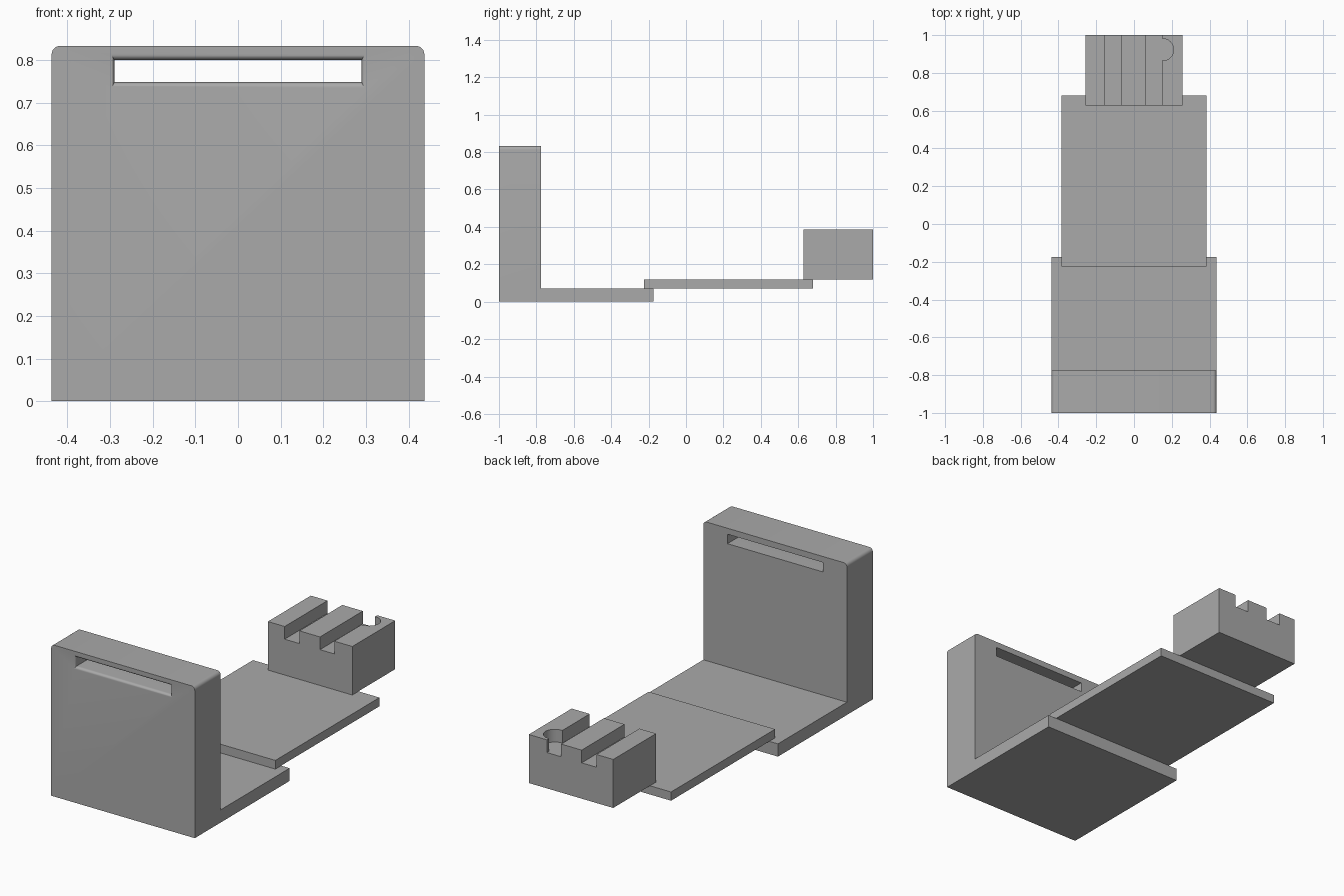
import bpy
import bmesh
import math

cube = bpy.data.objects.get("Cube")
if cube:
    bpy.data.objects.remove(cube, do_unlink=True)

grey = bpy.data.materials.new("plain grey")
grey.use_nodes = True
colour = (0.4, 0.4, 0.4, 1)
grey.diffuse_color = colour
grey.node_tree.nodes["Principled BSDF"].inputs["Base Color"].default_value = colour


def make_object(name, bm):
    bmesh.ops.recalc_face_normals(bm, faces=bm.faces)
    mesh = bpy.data.meshes.new(name)
    bm.to_mesh(mesh)
    bm.free()
    mesh.materials.append(grey)
    obj = bpy.data.objects.new(name, mesh)
    bpy.context.collection.objects.link(obj)
    return obj


def loft(rings):
    """Skin a list of equal-length point rings and cap both ends."""
    bm = bmesh.new()
    rows = [[bm.verts.new(p) for p in ring] for ring in rings]
    n = len(rows[0])
    for a, b in zip(rows, rows[1:]):
        for i in range(n):
            j = (i + 1) % n
            bm.faces.new((a[i], a[j], b[j], b[i]))
    bm.faces.new(rows[0])
    bm.faces.new(rows[-1])
    return bm


def extrude_y(profile, y0, y1):
    return loft([[(x, y, z) for x, z in profile] for y in (y0, y1)])


def rect(half_x, z0, z1):
    return [(-half_x, z0), (half_x, z0), (half_x, z1), (-half_x, z1)]


def cut(obj, cutter):
    cutter.hide_render = True
    mod = obj.modifiers.new("cut", "BOOLEAN")
    mod.operation = "DIFFERENCE"
    mod.solver = "EXACT"
    mod.object = cutter
    bpy.context.view_layer.objects.active = obj
    bpy.ops.object.modifier_apply(modifier=mod.name)
    bpy.data.objects.remove(cutter, do_unlink=True)


def smooth(obj):
    bpy.ops.object.select_all(action="DESELECT")
    obj.select_set(True)
    bpy.context.view_layer.objects.active = obj
    bpy.ops.object.shade_smooth_by_angle(angle=math.radians(30))


# L-shaped bracket: upright wall and foot in one piece
W, TOP, FOOT = 0.437, 0.833, 0.07
side = [(-1, 0), (-0.175, 0), (-0.175, FOOT), (-0.775, FOOT), (-0.775, TOP), (-1, TOP)]
bm = loft([[(x, y, z) for y, z in side] for x in (-W, W)])
top_corners = [e for e in bm.edges
               if all(v.co.z > TOP - 0.01 for v in e.verts)
               and abs(e.verts[0].co.x - e.verts[1].co.x) < 0.01]
bmesh.ops.bevel(bm, geom=top_corners, offset=0.02, segments=6, profile=0.5, affect="EDGES")
bracket = make_object("wall_bracket", bm)

# Strap slot with a rounded lip on the front
rings = [[(x, -1.02, z) for x, z in rect(0.297, 0.734, 0.814)]]
for k in range(7):
    t = math.pi / 2 * k / 6
    flare = 1 - math.sin(t)
    y = -1 + 0.015 * (1 - math.cos(t))
    section = rect(0.29 + 0.007 * flare, 0.748 - 0.014 * flare, 0.8 + 0.014 * flare)
    rings.append([(x, y, z) for x, z in section])
rings.append([(x, -0.7, z) for x, z in rect(0.29, 0.748, 0.8)])
cut(bracket, make_object("slot_cutter", loft(rings)))
smooth(bracket)

# Thin connecting plate
make_object("connecting_plate", extrude_y(rect(0.385, FOOT, 0.118), -0.225, 0.68))

# Holder block with two grooves along its length
B, BOTTOM, RIM, FLOOR = 0.257, 0.118, 0.385, 0.315
profile = [(-B, BOTTOM), (B, BOTTOM), (B, RIM)]
for right, left in ((0.147, 0.06), (-0.065, -0.155)):
    profile += [(right, RIM), (right, FLOOR), (left, FLOOR), (left, RIM)]
profile.append((-B, RIM))
block = make_object("holder_block", extrude_y(profile, 0.627, 1))

# Round pocket opening into the right groove
circle = [(0.152 + 0.058 * math.cos(a), 0.923 + 0.058 * math.sin(a))
          for a in (math.tau * i / 40 for i in range(40))]
pocket = loft([[(x, y, z) for x, y in circle] for z in (FLOOR, RIM + 0.05)])
cut(block, make_object("pocket_cutter", pocket))
smooth(block)
